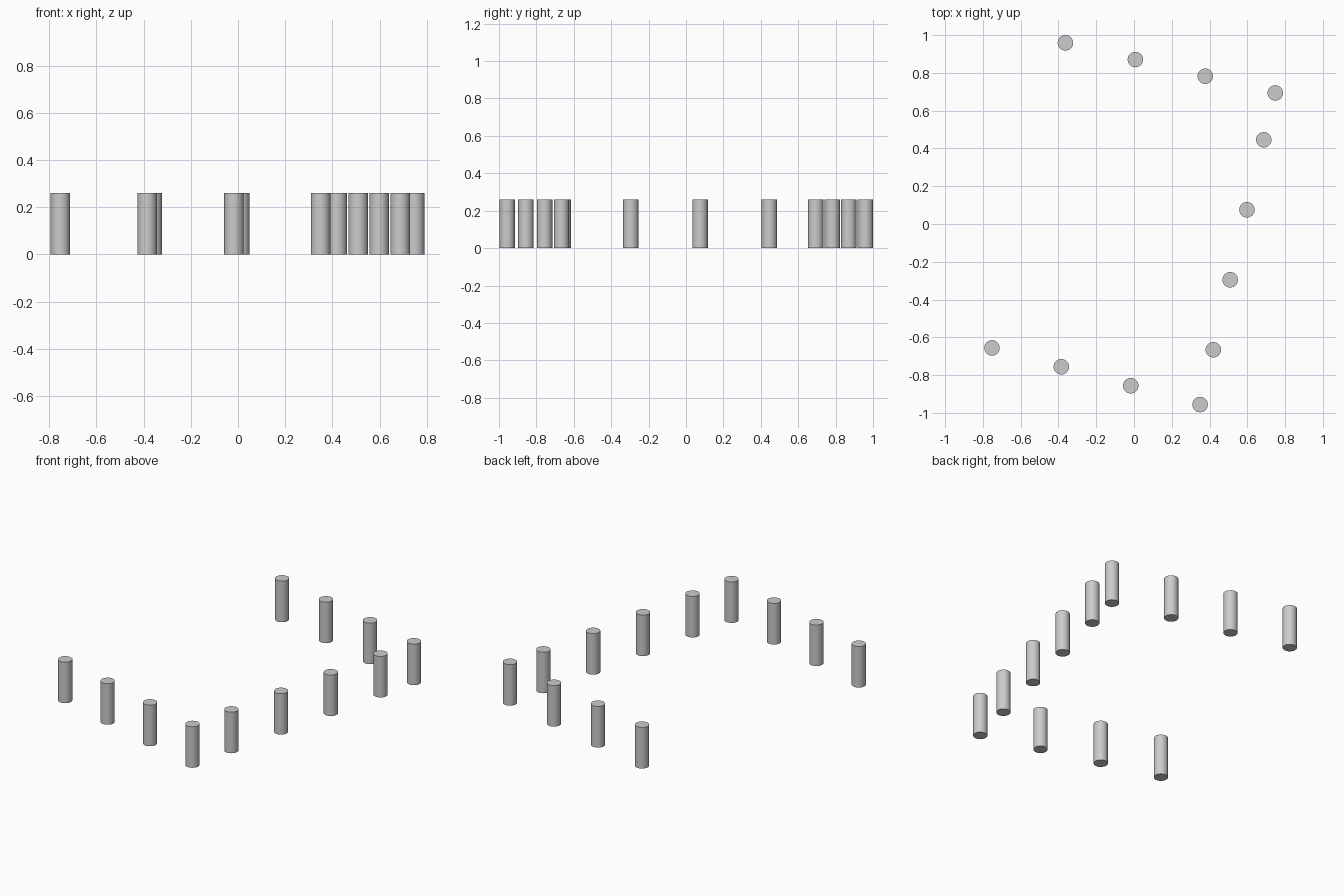
import bpy
from mathutils import Vector

if "Cube" in bpy.data.objects:
    bpy.data.objects.remove(bpy.data.objects["Cube"])

RADIUS, HEIGHT = 0.041, 0.26


def post(name, x, y):
    bpy.ops.mesh.primitive_cylinder_add(vertices=32, radius=RADIUS, depth=HEIGHT,
                                        location=(x, y, HEIGHT / 2))
    ob = bpy.context.object
    ob.name = name
    bpy.ops.object.shade_smooth_by_angle()


# Three straight rows of four evenly spaced posts: first post, last post
rows = {
    "back_post": ((-0.363, 0.959), (0.748, 0.694)),
    "side_post": ((0.687, 0.446), (0.420, -0.666)),
    "front_post": ((0.350, -0.956), (-0.752, -0.656)),
}
for name, (start, end) in rows.items():
    for i in range(4):
        p = Vector(start).lerp(Vector(end), i / 3)
        post(f"{name}_{i + 1}", p.x, p.y)
